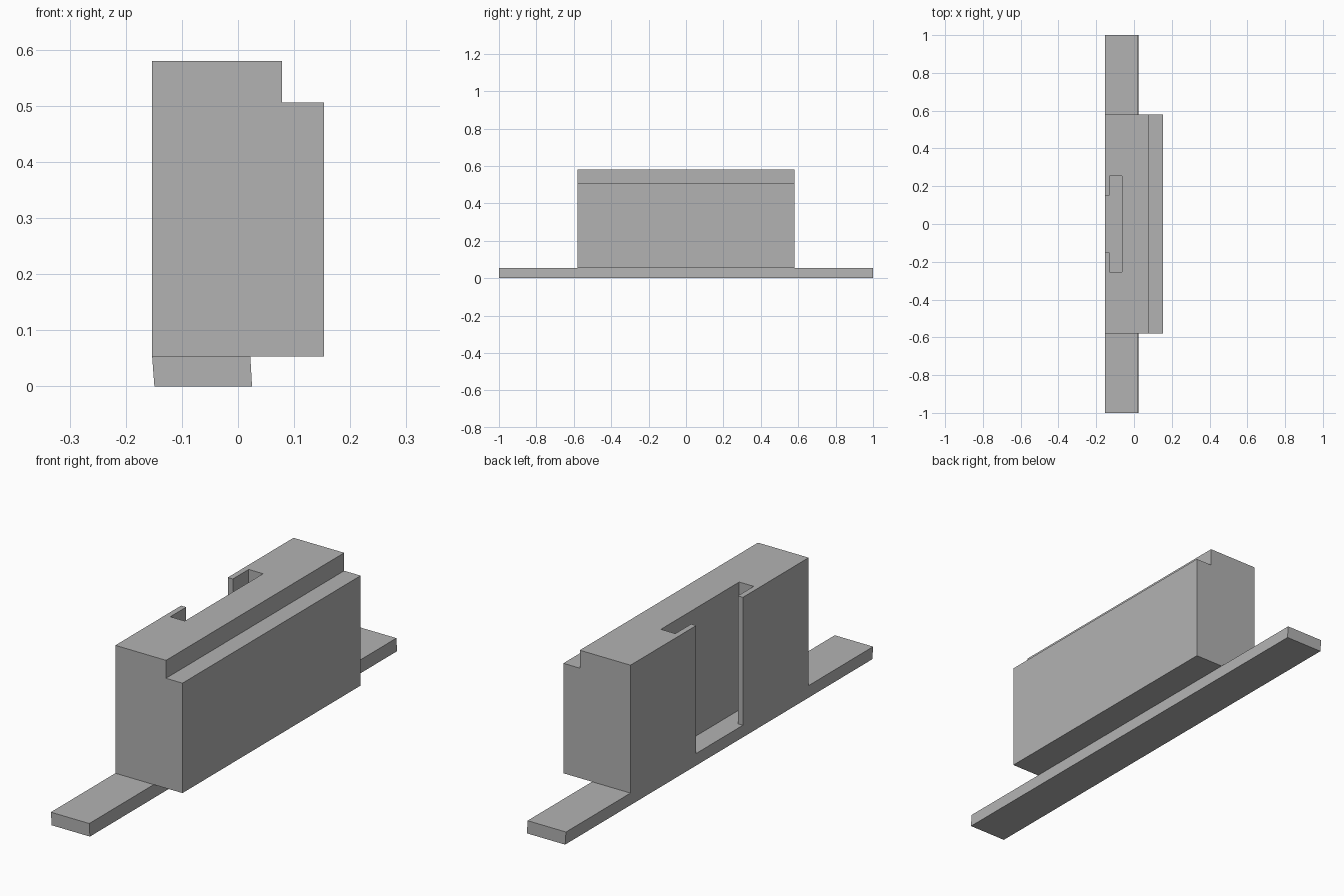
import bpy
import bmesh
from mathutils import Vector

default = bpy.data.objects.get("Cube")
if default:
    bpy.data.objects.remove(default, do_unlink=True)

grey = bpy.data.materials.new("plain grey")
grey.use_nodes = True
colour = (0.448, 0.448, 0.448, 1)
grey.diffuse_color = colour
grey.node_tree.nodes["Principled BSDF"].inputs["Base Color"].default_value = colour


def prism(name, points, direction):
    """Extrude a closed outline of 3D points along a direction."""
    bm = bmesh.new()
    face = bm.faces.new([bm.verts.new(p) for p in points])
    extruded = bmesh.ops.extrude_face_region(bm, geom=[face], use_keep_orig=True)
    moved = [g for g in extruded["geom"] if isinstance(g, bmesh.types.BMVert)]
    bmesh.ops.translate(bm, verts=moved, vec=Vector(direction))
    bmesh.ops.recalc_face_normals(bm, faces=bm.faces[:])
    mesh = bpy.data.meshes.new(name)
    bm.to_mesh(mesh)
    bm.free()
    mesh.materials.append(grey)
    obj = bpy.data.objects.new(name, mesh)
    bpy.context.collection.objects.link(obj)
    return obj


BASE_TOP, BODY_TOP, LEDGE_TOP = 0.053, 0.58, 0.506
HALF = 0.58
SIDE, STEP = 0.153, 0.078

# Long base rail with slightly slanted sides
rail = [(-0.149, 0), (0.025, 0), (0.022, BASE_TOP), (-SIDE, BASE_TOP)]
prism("base_rail", [(x, -1, z) for x, z in rail], (0, 2, 0))

# Main body: plan outline with a T-shaped slot, mirrored front to back
half_plan = [(STEP, HALF), (-SIDE, HALF), (-SIDE, 0.152), (-0.13, 0.152),
             (-0.13, 0.255), (-0.064, 0.255)]
plan = half_plan + [(x, -y) for x, y in reversed(half_plan)]
prism("slotted_body", [(x, y, BASE_TOP) for x, y in plan],
      (0, 0, BODY_TOP - BASE_TOP))

# Lower ledge along the left side
ledge = [(STEP, BASE_TOP), (SIDE, BASE_TOP), (SIDE, LEDGE_TOP), (STEP, LEDGE_TOP)]
prism("side_ledge", [(x, -HALF, z) for x, z in ledge], (0, 2 * HALF, 0))
